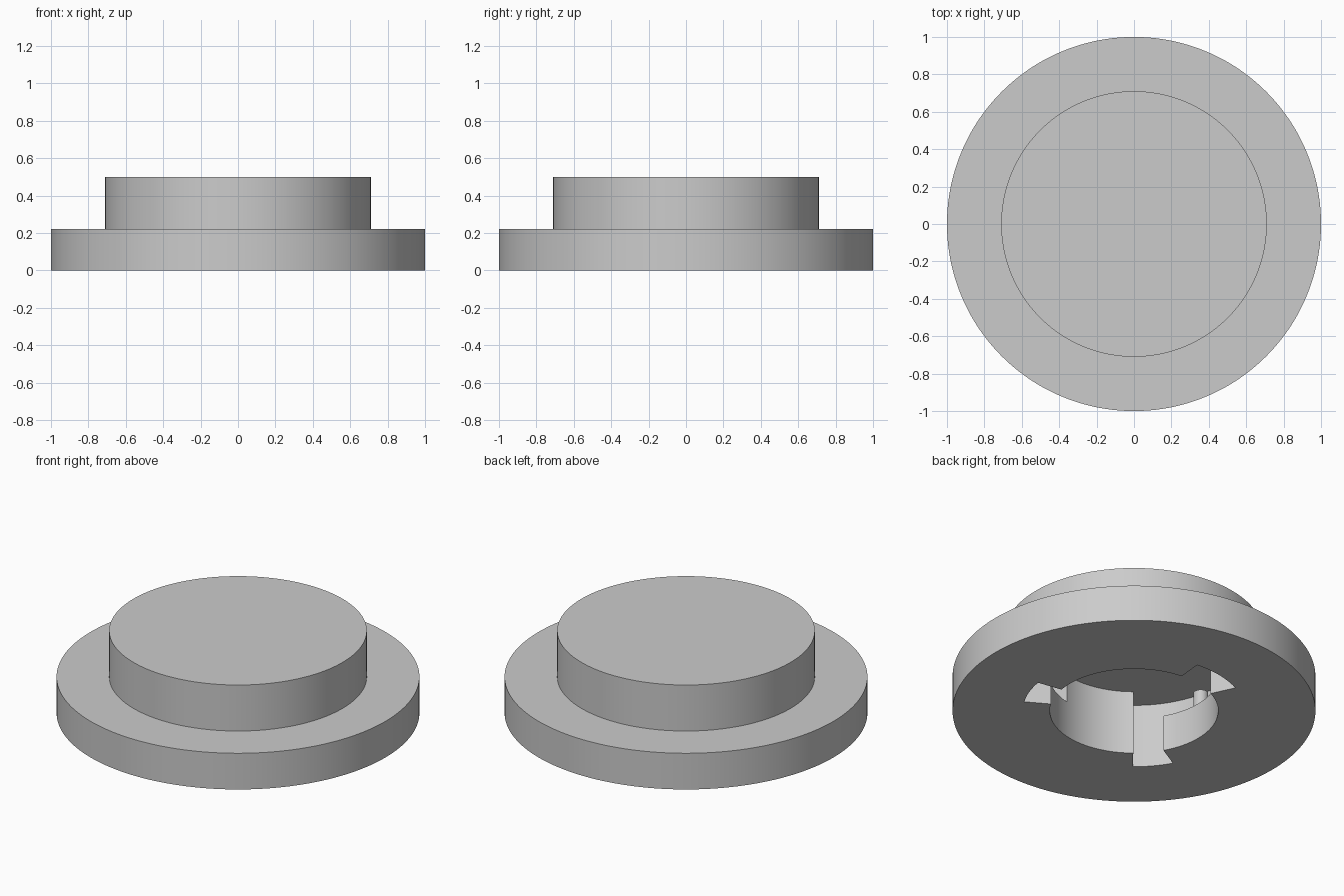
import bpy, bmesh
from math import sin, cos, radians

cube = bpy.data.objects.get("Cube")
if cube:
    bpy.data.objects.remove(cube)

grey = bpy.data.materials.new("light_grey")
grey.use_nodes = True
grey.diffuse_color = (0.6, 0.6, 0.6, 1)
grey.node_tree.nodes["Principled BSDF"].inputs["Base Color"].default_value = (0.6, 0.6, 0.6, 1)

BORE, RECESS = 0.464, 0.614
LIP, CEILING, TOP = 0.22, 0.39, 0.5
# Bayonet slots: centre angle and half width (one slot is a wider key)
SLOTS = [(100, 15.5), (220, 10.5), (340, 10.5)]
CHANNEL_END = -57.5
PIN_OFFSET = -33


def flat(radius):
    return lambda angle: radius


def recess(reach):
    """Bore radius by angle; reach is how far the channel turns past the slot."""
    def radius(angle):
        for centre, half in SLOTS:
            turn = (angle - centre + 180) % 360 - 180
            if min(-half, reach) < turn < half:
                return RECESS
        return BORE
    return radius


def finish(bm, name):
    bmesh.ops.recalc_face_normals(bm, faces=bm.faces)
    mesh = bpy.data.meshes.new(name)
    bm.to_mesh(mesh)
    bm.free()
    mesh.materials.append(grey)
    obj = bpy.data.objects.new(name, mesh)
    bpy.context.collection.objects.link(obj)
    bpy.ops.object.select_all(action='DESELECT')
    obj.select_set(True)
    bpy.context.view_layer.objects.active = obj
    bpy.ops.object.shade_smooth_by_angle(angle=radians(30))
    return obj


def loft(name, rings):
    """Join stacked rings of one-degree sectors and close both ends."""
    bm = bmesh.new()
    cache = {}

    def vert(r, angle, z):
        key = (r, angle % 360, z)
        if key not in cache:
            a = radians(angle)
            cache[key] = bm.verts.new((r * cos(a), r * sin(a), z))
        return cache[key]

    def add_face(verts):
        verts = list(dict.fromkeys(verts))
        if len(verts) > 2:
            bm.faces.new(verts)

    loops = [[vert(radius(mid), mid + side, z) for mid in range(360) for side in (-0.5, 0.5)]
             for radius, z in rings]
    for low, high in zip(loops, loops[1:]):
        for i in range(len(low)):
            add_face((low[i - 1], low[i], high[i], high[i - 1]))
    add_face(loops[0])
    add_face(loops[-1])
    bm.normal_update()
    slivers = [f for f in bm.faces if f.calc_area() < 1e-7]
    bmesh.ops.delete(bm, geom=slivers, context='FACES')
    return finish(bm, name)


# Stepped cap with slotted mouth and turning channels above the lip
mouth, channel = recess(0), recess(CHANNEL_END)
loft("cap_body", [
    (flat(0.71), TOP), (flat(0.71), LIP), (flat(1.0), LIP), (flat(1.0), 0.0),
    (mouth, 0.0), (mouth, LIP), (channel, LIP), (channel, CEILING)])

# Locking pins standing on the lip inside each channel
for n, (centre, half) in enumerate(SLOTS, 1):
    bm = bmesh.new()
    bmesh.ops.create_cone(bm, cap_ends=True, segments=32, radius1=0.041, radius2=0.041, depth=0.13)
    pin = finish(bm, f"locking_pin_{n}")
    a = radians(centre + PIN_OFFSET)
    pin.location = (0.54 * cos(a), 0.54 * sin(a), 0.275)
